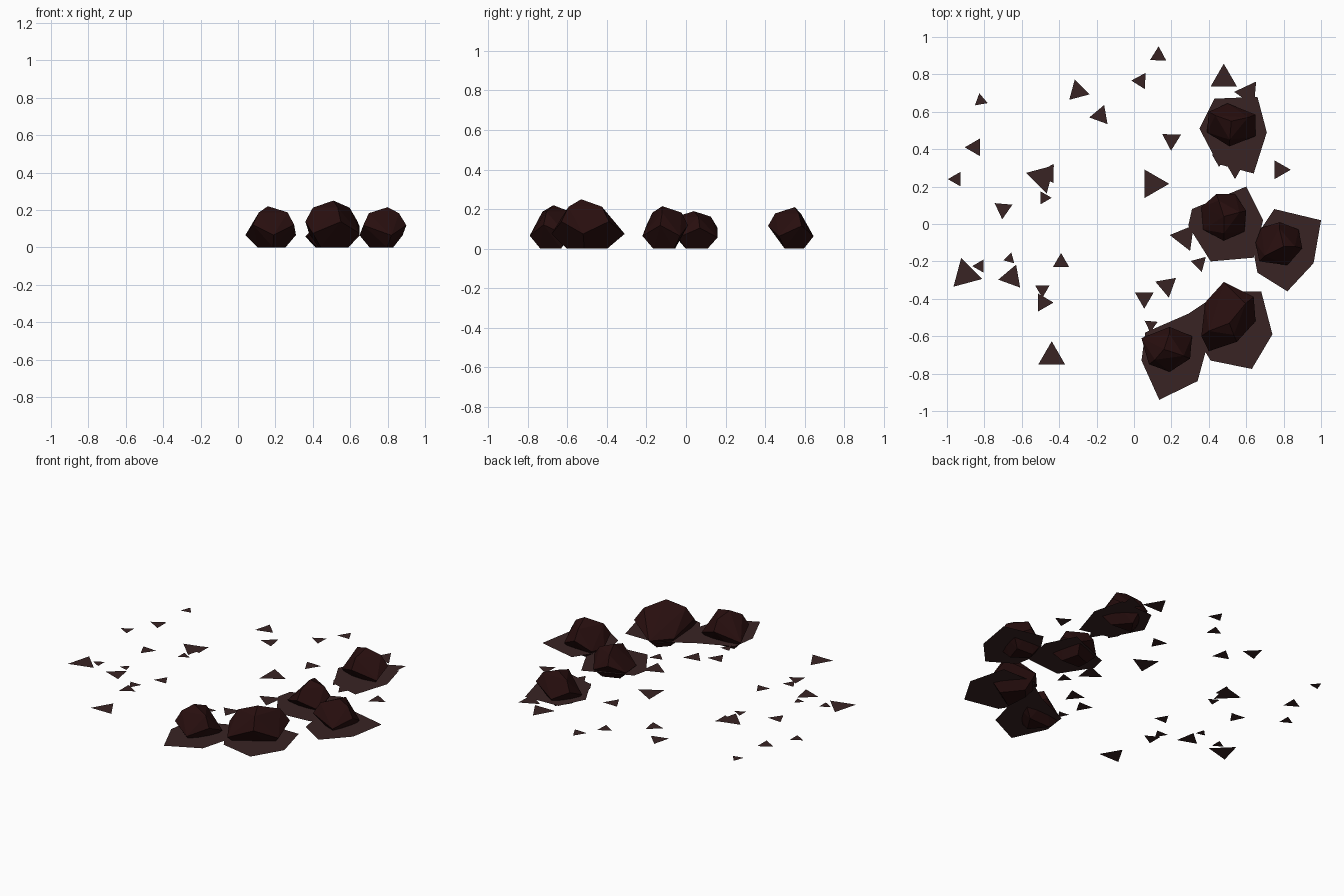
import bpy, bmesh, math


def material(name, rgb):
    m = bpy.data.materials.new(name)
    m.diffuse_color = (*rgb, 1)
    return m


ROCK = material("dark red rock", (0.021, 0.0045, 0.0045))
SOIL = material("brown scorched soil", (0.040, 0.017, 0.017))
GROUND = 0.05  # the rocks sink this far through the flat soil


def finish(name, bm, mat):
    me = bpy.data.meshes.new(name)
    bm.to_mesh(me)
    bm.free()
    me.materials.append(mat)
    bpy.context.collection.objects.link(bpy.data.objects.new(name, me))


def rock(name, peak, outline):
    """Faceted boulder: hull of a zigzag belt, a smaller crown and foot, and a peak."""
    px, py, h = peak
    cx = sum(p[0] for p in outline) / len(outline)
    cy = sum(p[1] for p in outline) / len(outline)
    bm = bmesh.new()
    bm.verts.new(peak)
    for i, (x, y) in enumerate(outline):
        odd = i % 2
        bm.verts.new((x, y, h * (0.55 if odd else 0.3)))
        if odd:
            k = 0.7
            bm.verts.new((cx + (x - cx) * k, cy + (y - cy) * k, h * 0.85))
        else:
            k = 0.55
            bm.verts.new((cx + (x - cx) * k, cy + (y - cy) * k, 0))
    res = bmesh.ops.convex_hull(bm, input=bm.verts)
    loose = [v for v in bm.verts if not v.link_faces]
    bmesh.ops.delete(bm, geom=loose, context='VERTS')
    bmesh.ops.recalc_face_normals(bm, faces=bm.faces)
    finish(name, bm, ROCK)


def patch(name, outline):
    """Flat soil polygon."""
    bm = bmesh.new()
    f = bm.faces.new([bm.verts.new((x, y, GROUND)) for x, y in outline])
    f.normal_update()
    if f.normal.z < 0:
        f.normal_flip()
    finish(name, bm, SOIL)


# Boulders
rock("rock_back", (0.52, 0.55, 0.21),
     [(0.39, 0.49), (0.40, 0.60), (0.50, 0.645), (0.65, 0.585), (0.65, 0.47), (0.51, 0.415)])
rock("rock_middle", (0.48, 0.04, 0.19),
     [(0.36, 0.09), (0.44, 0.16), (0.54, 0.16), (0.60, 0.07), (0.59, -0.04), (0.48, -0.09), (0.37, -0.03)])
rock("rock_right", (0.80, -0.12, 0.215),
     [(0.65, -0.10), (0.67, -0.20), (0.82, -0.22), (0.90, -0.13), (0.88, -0.03), (0.78, 0.01), (0.68, -0.02)])
rock("rock_large", (0.51, -0.53, 0.25),
     [(0.48, -0.31), (0.64, -0.39), (0.65, -0.52), (0.55, -0.63), (0.40, -0.68), (0.36, -0.60), (0.38, -0.42)])
rock("rock_front", (0.16, -0.67, 0.22),
     [(0.31, -0.60), (0.19, -0.55), (0.04, -0.61), (0.08, -0.75), (0.19, -0.79), (0.30, -0.72)])

# Soil patches under the boulders
patch("soil_back", [(0.43, 0.67), (0.66, 0.68), (0.71, 0.49), (0.64, 0.27), (0.45, 0.32), (0.35, 0.51)])
patch("soil_middle", [(0.60, 0.20), (0.69, 0.02), (0.64, -0.18), (0.41, -0.20), (0.29, -0.01), (0.31, 0.08)])
patch("soil_right", [(0.75, 0.08), (1.00, 0.02), (0.96, -0.21), (0.82, -0.36), (0.66, -0.26), (0.63, -0.10)])
patch("soil_large", [(0.44, -0.36), (0.68, -0.36), (0.74, -0.59), (0.63, -0.775), (0.41, -0.73), (0.33, -0.60)])
patch("soil_front", [(0.06, -0.58), (0.04, -0.73), (0.135, -0.94), (0.34, -0.84), (0.40, -0.62),
                     (0.44, -0.38), (0.29, -0.48)])

# Scattered triangular chips: x, y, radius, direction of one corner in degrees
CHIPS = [
    (-.82, .66, .04, 100), (-.85, .41, .055, 180), (-.95, .24, .045, 180), (-.49, .25, .09, -75),
    (-.46, .27, .06, 60), (-.48, .14, .04, 0), (-.70, .08, .055, -95), (-.30, .71, .065, 105),
    (-.18, .58, .06, 70), (.13, .90, .05, 88), (.035, .765, .05, 178), (.20, .45, .058, -92),
    (.10, .215, .088, 0), (.78, .29, .058, 0), (.48, .775, .082, 90), (.61, .70, .075, 55),
    (.54, .30, .06, -90), (.455, .35, .045, -90), (.27, -.07, .08, 172), (.35, -.21, .048, -75),
    (.175, -.33, .065, -80), (.055, -.395, .058, -90), (.09, -.54, .04, -95), (-.90, -.27, .092, 105),
    (-.825, -.225, .04, 180), (-.665, -.185, .035, 75), (-.655, -.285, .072, 70), (-.39, -.205, .05, 90),
    (-.49, -.35, .045, 150), (-.485, -.42, .055, 0), (-.44, -.71, .083, 90),
]
bm = bmesh.new()
for x, y, r, deg in CHIPS:
    angles = [math.radians(deg + 120 * k) for k in range(3)]
    bm.faces.new([bm.verts.new((x + r * math.cos(a), y + r * math.sin(a), GROUND - 0.003)) for a in angles])
finish("soil_chips", bm, SOIL)
